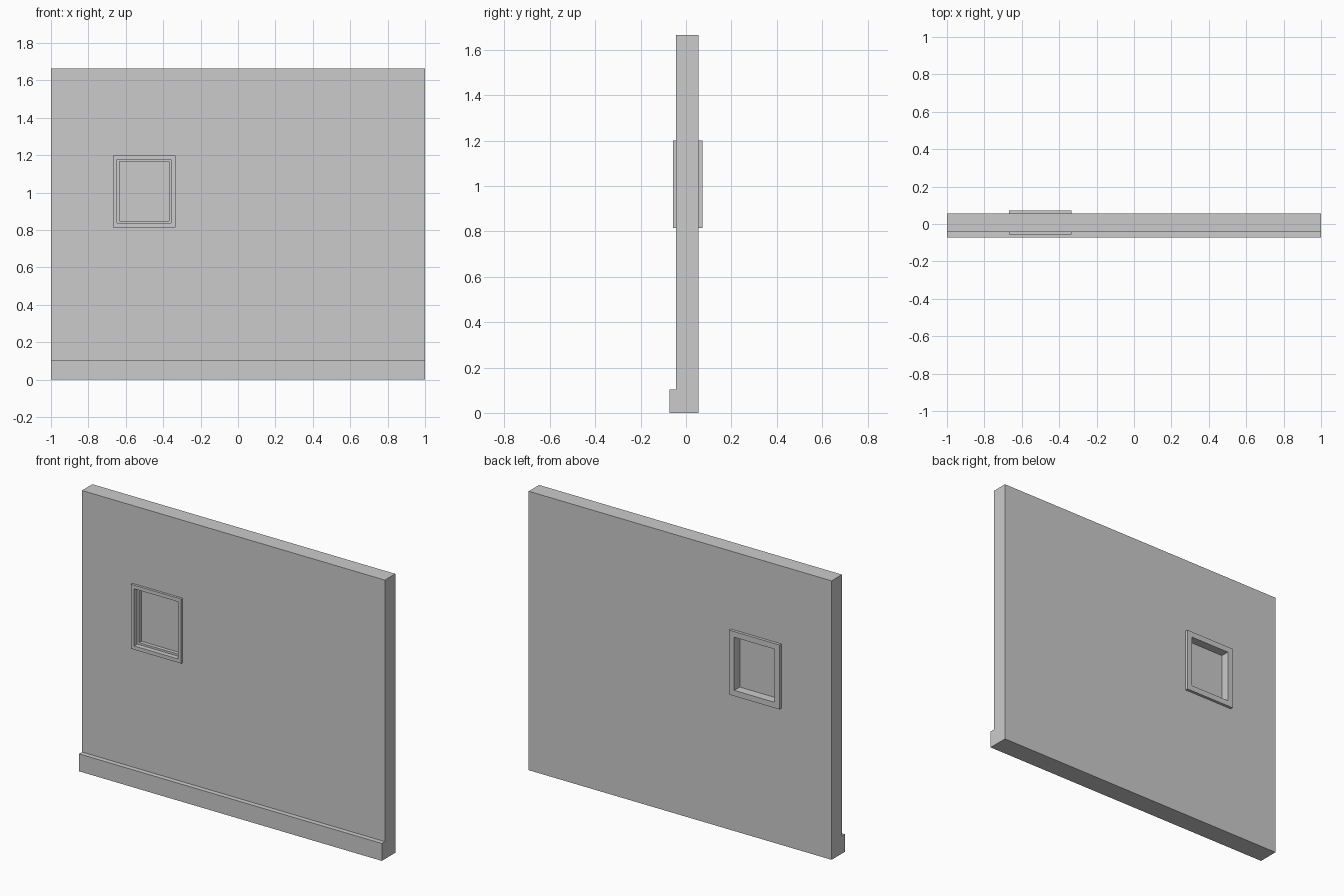
import bpy, bmesh

if "Cube" in bpy.data.objects:
    bpy.data.objects.remove(bpy.data.objects["Cube"])


def make_object(name, bm):
    bmesh.ops.recalc_face_normals(bm, faces=bm.faces[:])
    mesh = bpy.data.meshes.new(name)
    bm.to_mesh(mesh)
    bm.free()
    obj = bpy.data.objects.new(name, mesh)
    bpy.context.collection.objects.link(obj)
    return obj


def box(name, x0, x1, y0, y1, z0, z1):
    bm = bmesh.new()
    bmesh.ops.create_cube(bm, size=1)
    for v in bm.verts:
        v.co.x = x1 if v.co.x > 0 else x0
        v.co.y = y1 if v.co.y > 0 else y0
        v.co.z = z1 if v.co.z > 0 else z0
    return make_object(name, bm)


def rect_sweep(name, x0, x1, z0, z1, profile):
    """Sweep a closed (inset, y) profile around a rectangle, mitred corners."""
    bm = bmesh.new()
    loops = []
    for x, z, sx, sz in ((x0, z0, 1, 1), (x1, z0, -1, 1), (x1, z1, -1, -1), (x0, z1, 1, -1)):
        loops.append([bm.verts.new((x + sx * i, y, z + sz * i)) for i, y in profile])
    n = len(profile)
    for c in range(4):
        a, b = loops[c], loops[(c + 1) % 4]
        for k in range(n):
            j = (k + 1) % n
            bm.faces.new((a[k], b[k], b[j], a[j]))
    return make_object(name, bm)


# Overall sizes
FRONT, BACK, TOP = -0.043, 0.055, 1.665
BASE_Y, BASE_Z = -0.072, 0.104
X0, X1, Z0, Z1 = -0.668, -0.335, 0.815, 1.2    # window trim outline

# Wall with projecting plinth, extruded along x
bm = bmesh.new()
section = [(BASE_Y, 0), (BACK, 0), (BACK, TOP), (FRONT, TOP), (FRONT, BASE_Z), (BASE_Y, BASE_Z)]
face = bm.faces.new([bm.verts.new((-1, y, z)) for y, z in section])
ext = bmesh.ops.extrude_face_region(bm, geom=[face])
bmesh.ops.translate(bm, vec=(2, 0, 0),
                    verts=[g for g in ext["geom"] if isinstance(g, bmesh.types.BMVert)])
wall = make_object("wall", bm)

# Window opening
R = 0.012
cutter = box("opening_cutter", X0 + R, X1 - R, -0.2, 0.2, Z0 + R, Z1 - R)
cutter.hide_render = True
cutter.hide_viewport = True
cut = wall.modifiers.new("opening", "BOOLEAN")
cut.object = cutter
cut.solver = "EXACT"

# Window frame: trim on both faces, stepped reveal at the front
rect_sweep("window_frame", X0, X1, Z0, Z1, [
    (0, -0.057), (0.022, -0.057), (0.022, -0.028), (0.034, -0.028),
    (0.034, 0.072), (0, 0.072), (0, BACK), (R, BACK), (R, FRONT), (0, FRONT)])

# Window pane
P = 0.03
box("window_pane", X0 + P, X1 - P, -0.006, 0.02, Z0 + P, Z1 - P)
